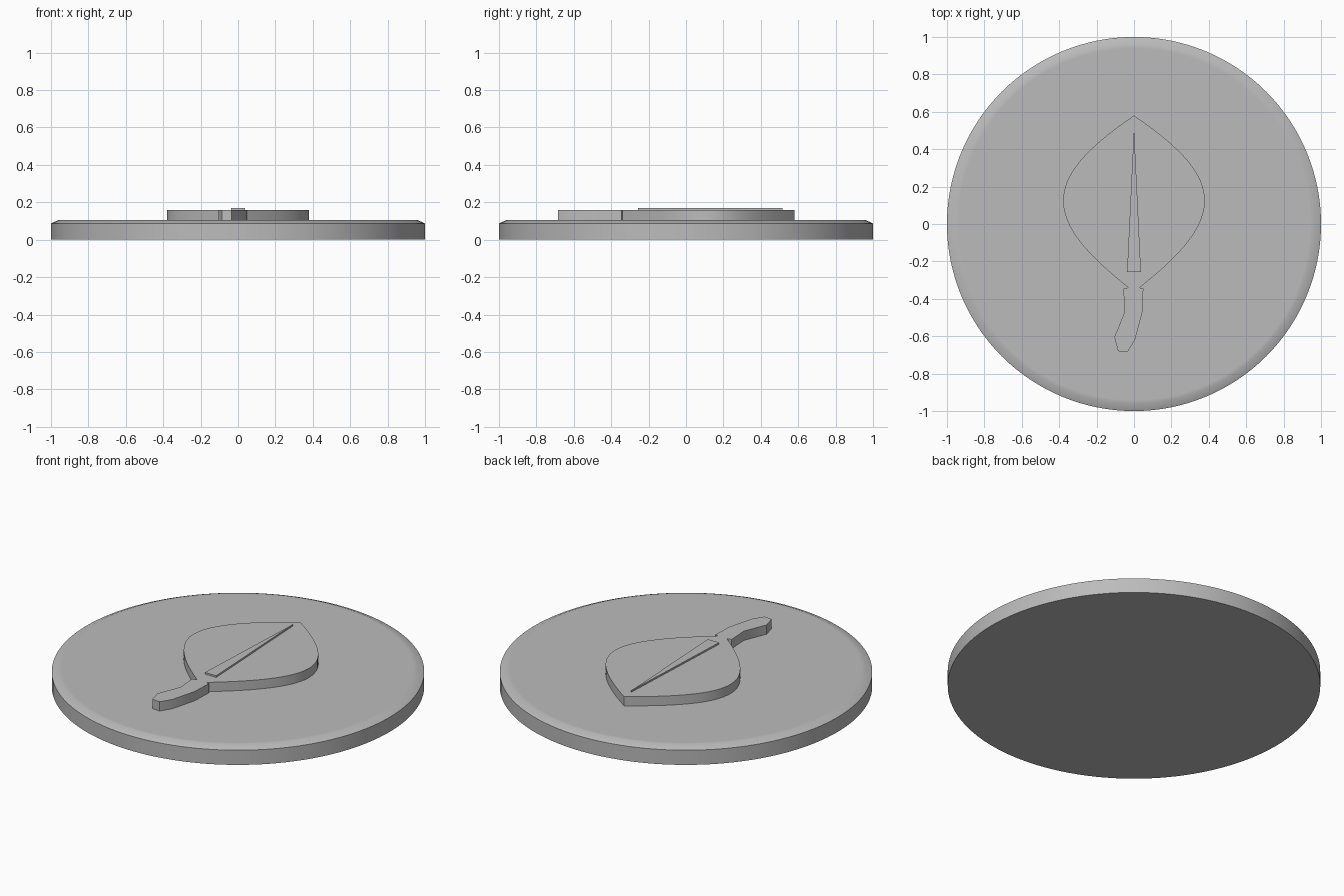
import bpy
import bmesh
import math
from mathutils import Vector
from mathutils.geometry import interpolate_bezier

cube = bpy.data.objects.get("Cube")
if cube:
    bpy.data.objects.remove(cube)

grey = bpy.data.materials.new("plain_grey")
grey.use_nodes = True
colour = (0.5, 0.5, 0.5, 1)
grey.diffuse_color = colour
grey.node_tree.nodes["Principled BSDF"].inputs["Base Color"].default_value = colour


def finish(name, bm):
    """Turn a bmesh into a smooth-shaded object with crisp edges."""
    bmesh.ops.recalc_face_normals(bm, faces=bm.faces)
    mesh = bpy.data.meshes.new(name)
    bm.to_mesh(mesh)
    bm.free()
    mesh.materials.append(grey)
    obj = bpy.data.objects.new(name, mesh)
    bpy.context.collection.objects.link(obj)
    bpy.ops.object.select_all(action="DESELECT")
    obj.select_set(True)
    bpy.context.view_layer.objects.active = obj
    bpy.ops.object.shade_smooth_by_angle(angle=math.radians(35))
    return obj


def extruded_outline(name, outline, bottom, top):
    """Raise a flat outline into a solid plate."""
    bm = bmesh.new()
    face = bm.faces.new([bm.verts.new((x, y, bottom)) for x, y in outline])
    new = bmesh.ops.extrude_face_region(bm, geom=[face], use_keep_orig=True)["geom"]
    verts = [v for v in new if isinstance(v, bmesh.types.BMVert)]
    bmesh.ops.translate(bm, verts=verts, vec=(0, 0, top - bottom))
    return finish(name, bm)


# Round base with a shallow chamfered rim, spun from a half profile
bm = bmesh.new()
profile = [(0, 0), (1, 0), (1, 0.087), (0.96, 0.105), (0.94, 0.105), (0, 0.105)]
verts = [bm.verts.new((r, 0, z)) for r, z in profile]
edges = [bm.edges.new(pair) for pair in zip(verts, verts[1:])]
bmesh.ops.spin(bm, geom=verts + edges, cent=(0, 0, 0), axis=(0, 0, 1),
               angle=math.tau, steps=128, use_merge=True)
bmesh.ops.remove_doubles(bm, verts=bm.verts, dist=0.0001)
finish("base_disc", bm)

# Leaf blade with a bent stem, drawn as one outline
side = interpolate_bezier(Vector((0, 0.58)), Vector((0.5, 0.24)),
                          Vector((0.5, 0.03)), Vector((0.03, -0.34)), 28)
right = [(p.x, p.y) for p in side]
left = [(-x, y) for x, y in reversed(right[1:])]
stem = [(0.05, -0.345), (0.045, -0.47), (0.005, -0.62), (-0.035, -0.685),
        (-0.085, -0.68), (-0.105, -0.605), (-0.05, -0.47), (-0.057, -0.345)]
extruded_outline("leaf", right + stem + left, 0.10, 0.16)

# Tapering raised midrib
extruded_outline("midrib", [(0, 0.515), (0.037, -0.257), (-0.037, -0.257)], 0.155, 0.17)
